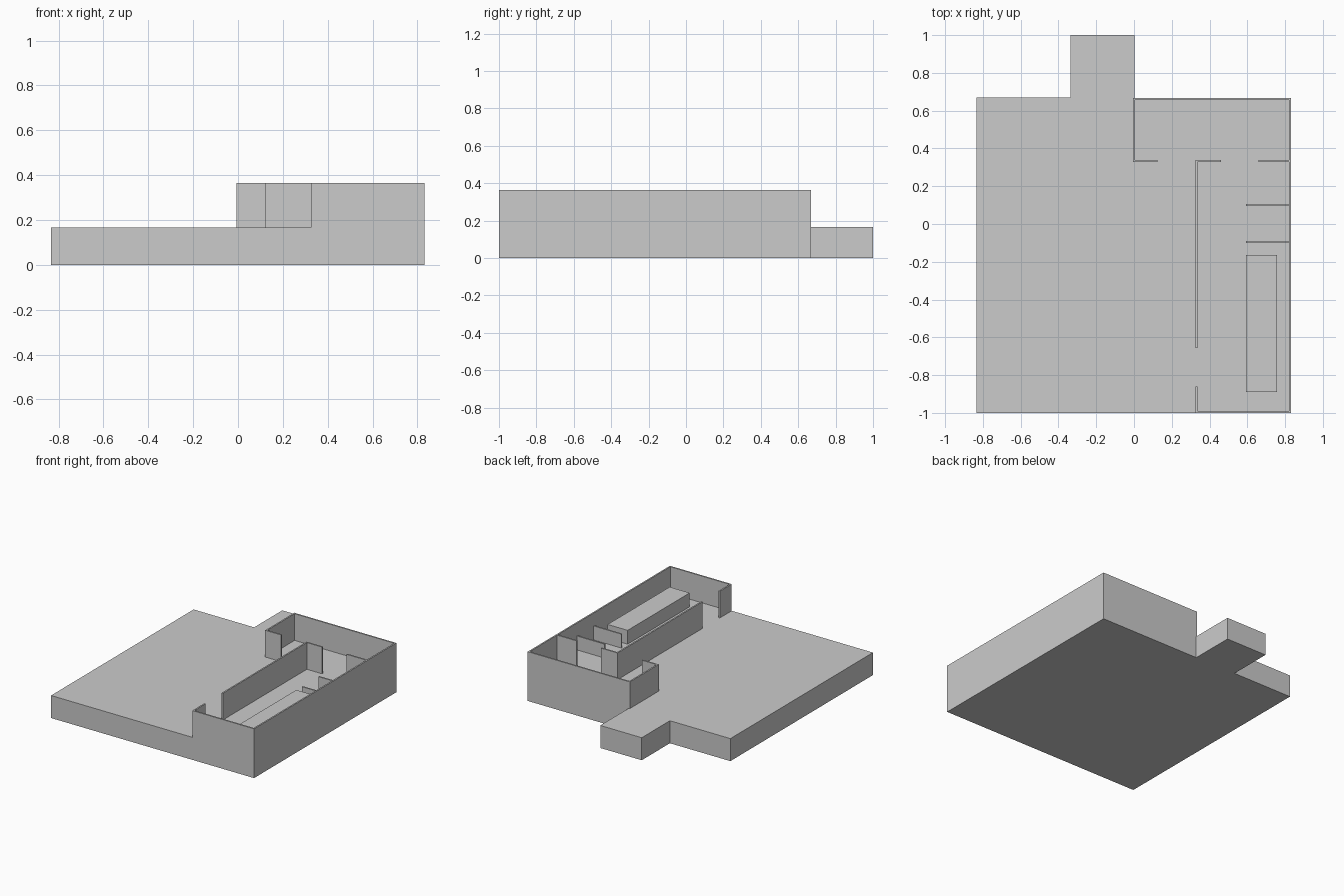
import bpy, bmesh

if "Cube" in bpy.data.objects:
    bpy.data.objects.remove(bpy.data.objects["Cube"])

FLOOR, WALL_TOP, LOW_TOP = 0.167, 0.365, 0.27
T = 0.011          # wall thickness
X1, Y0, Y1 = 0.832, -1.0, 0.667


def extrude(name, outline, z0, z1):
    """Closed prism from a 2D outline."""
    bm = bmesh.new()
    face = bm.faces.new([bm.verts.new((x, y, z0)) for x, y in outline])
    res = bmesh.ops.extrude_face_region(bm, geom=[face])
    for v in res["geom"]:
        if isinstance(v, bmesh.types.BMVert):
            v.co.z = z1
    bmesh.ops.recalc_face_normals(bm, faces=bm.faces)
    mesh = bpy.data.meshes.new(name)
    bm.to_mesh(mesh)
    bm.free()
    obj = bpy.data.objects.new(name, mesh)
    bpy.context.collection.objects.link(obj)
    return obj


def box(name, x0, x1, y0, y1, z1):
    return extrude(name, [(x0, y0), (x1, y0), (x1, y1), (x0, y1)], FLOOR, z1)


# Base slab with the entrance projection at the back
extrude("base_slab", [(-0.833, Y0), (X1, Y0), (X1, Y1), (0.003, Y1), (0.003, 1.0),
                      (-0.337, 1.0), (-0.337, 0.67), (-0.833, 0.67)], 0, FLOOR)

# Outer wall: one continuous profile from the front doorway round to the back room
L = 0.325          # left face of the long inner wall
B = -0.006         # left face of the back room
S = 0.327          # front face of the dividing wall
extrude("outer_wall", [
    (L, -0.86), (L, Y0), (X1, Y0), (X1, Y1), (B, Y1), (B, S), (0.125, S),
    (0.125, S + T), (B + T, S + T), (B + T, Y1 - T), (X1 - T, Y1 - T),
    (X1 - T, Y0 + T), (L + T, Y0 + T), (L + T, -0.86)], FLOOR, WALL_TOP)

# Long inner wall with its return, and the stub across the doorway
extrude("inner_wall", [
    (L, -0.657), (L + T, -0.657), (L + T, S), (0.46, S), (0.46, S + T), (L, S + T)],
    FLOOR, WALL_TOP)
box("doorway_stub", 0.66, X1 - T, S, S + T, WALL_TOP)

# Low stall partitions
for i, y in enumerate((0.095, -0.1)):
    box(f"low_partition_{i + 1}", 0.593, X1 - T, y, y + T, LOW_TOP)

# Long counter
box("counter", 0.593, 0.757, -0.89, -0.163, LOW_TOP)
